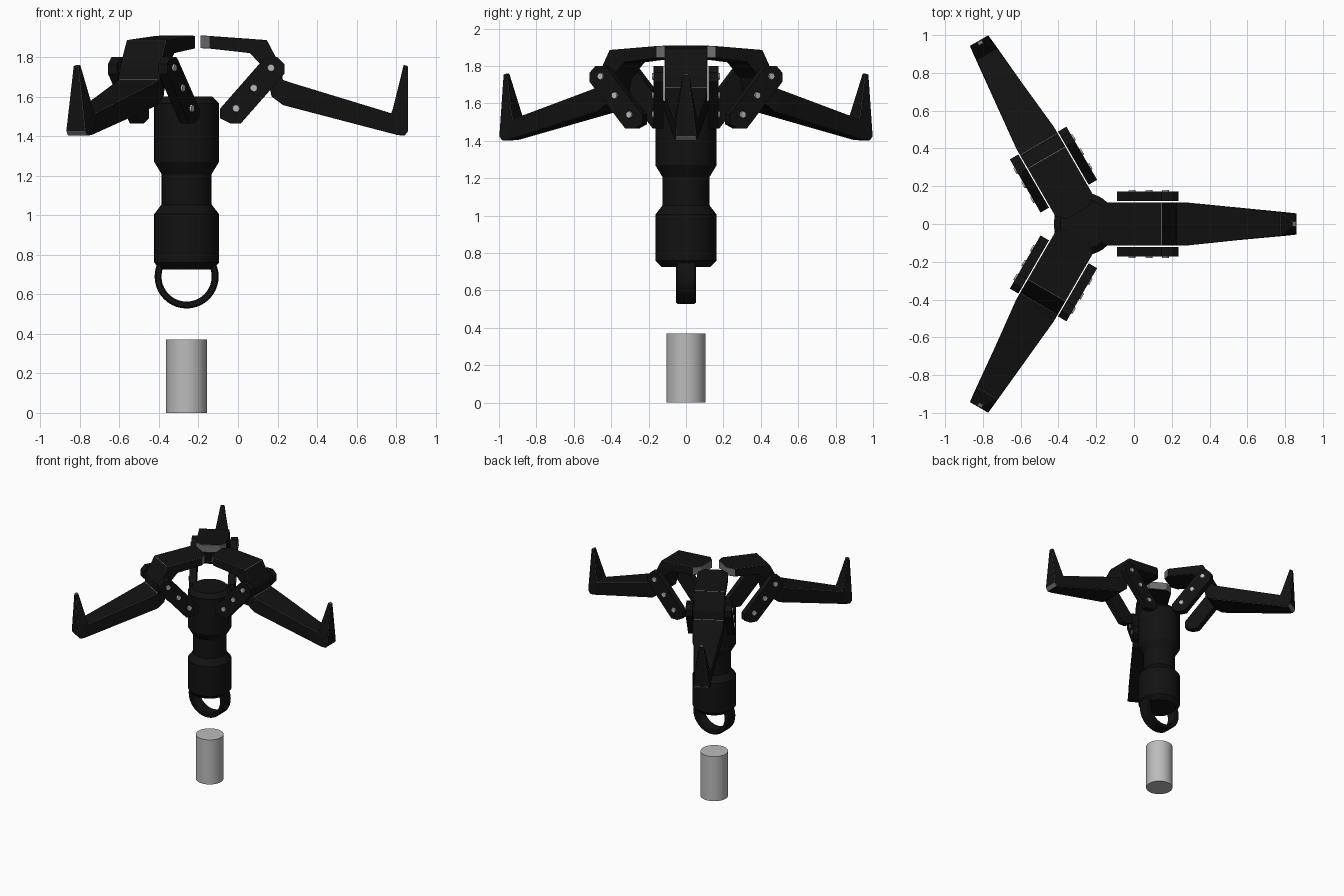
import bpy, bmesh, math
from mathutils import Matrix

if "Cube" in bpy.data.objects:
    bpy.data.objects.remove(bpy.data.objects["Cube"])

CX = -0.26  # x of the central axis


def material(name, rgb):
    m = bpy.data.materials.new(name)
    m.diffuse_color = (*rgb, 1)
    m.use_nodes = True
    m.node_tree.nodes["Principled BSDF"].inputs["Base Color"].default_value = m.diffuse_color
    return m


BLACK = material("black_metal", (0.006, 0.006, 0.006))
WORN = material("worn_edge_grey", (0.16, 0.16, 0.16))
STEEL = material("light_steel", (0.5, 0.5, 0.5))


def finish(bm, name, mats, matrix=Matrix.Translation((CX, 0, 0)), smooth=False):
    bmesh.ops.recalc_face_normals(bm, faces=bm.faces)
    me = bpy.data.meshes.new(name)
    bm.to_mesh(me)
    bm.free()
    for m in mats:
        me.materials.append(m)
    ob = bpy.data.objects.new(name, me)
    bpy.context.collection.objects.link(ob)
    ob.matrix_world = matrix
    if smooth:
        bpy.ops.object.select_all(action='DESELECT')
        ob.select_set(True)
        bpy.context.view_layer.objects.active = ob
        bpy.ops.object.shade_smooth_by_angle(angle=math.radians(30))
    return ob


def lathe(name, profile, mat, closed=False, segs=40, axis='Z'):
    """Spin (radius, height) points around an axis."""
    bm = bmesh.new()
    rings = []
    for r, h in profile:
        ring = []
        for i in range(segs):
            a = 2 * math.pi * i / segs
            c, s = r * math.cos(a), r * math.sin(a)
            ring.append(bm.verts.new((c, s, h) if axis == 'Z' else (c, h, s)))
        rings.append(ring)
    pairs = list(zip(rings, rings[1:]))
    if closed:
        pairs.append((rings[-1], rings[0]))
    for a, b in pairs:
        for i in range(segs):
            j = (i + 1) % segs
            bm.faces.new((a[i], a[j], b[j], b[i]))
    if not closed:
        bm.faces.new(rings[0])
        bm.faces.new(rings[-1])
    return finish(bm, name, [mat], smooth=True)


# handle body, hanging ring and the separate cylinder below
lathe("body", [(0.13, 0.725), (0.164, 0.76), (0.164, 1.005), (0.126, 1.055), (0.126, 1.207),
               (0.164, 1.27), (0.164, 1.565), (0.13, 1.60)], BLACK)
ring = lathe("hanging_ring", [(0.127, -0.045), (0.135, -0.054), (0.154, -0.054), (0.162, -0.045),
                              (0.162, 0.045), (0.154, 0.054), (0.135, 0.054), (0.127, 0.045)],
             BLACK, closed=True, axis='Y')
ring.location.z = 0.69
lathe("loose_cylinder", [(0.104, 0.0), (0.104, 0.37)], STEEL)

# arm sections: top x, top z, bottom x, bottom z, half width
ARM = [(-0.19, 1.91, -0.19, 1.845, 0.07),
       (-0.145, 1.907, -0.145, 1.843, 0.115),
       (0.146, 1.886, 0.06, 1.82, 0.115),
       (0.217, 1.75, 0.14, 1.735, 0.115),
       (0.227, 1.685, 0.17, 1.60, 0.115),
       (0.27, 1.67, 0.227, 1.557, 0.115),
       (0.775, 1.516, 0.808, 1.405, 0.062),
       (0.78, 1.53, 0.843, 1.403, 0.058),
       (0.785, 1.545, 0.861, 1.425, 0.056),
       (0.838, 1.76, 0.859, 1.755, 0.014)]


def arm(name, matrix):
    bm = bmesh.new()
    loops = []
    for tx, tz, bx, bz, w in ARM:
        loops.append([bm.verts.new((x - CX, y, z)) for x, y, z in
                      ((tx, -w, tz), (tx, w, tz), (bx, w, bz), (bx, -w, bz))])
    for n, (a, b) in enumerate(zip(loops, loops[1:])):
        for i in range(4):
            j = (i + 1) % 4
            f = bm.faces.new((a[i], a[j], b[j], b[i]))
            # worn grey: chamfered inner end and the heel of the claw
            f.material_index = int((n == 0 and i in (1, 3)) or (n == 7 and i == 2))
    for l in (loops[0], loops[-1]):
        bm.faces.new(l).material_index = 1
    ob = finish(bm, name, [BLACK, WORN], matrix)
    bev = ob.modifiers.new("worn_edges", 'BEVEL')
    bev.width = 0.002
    bev.segments = 1
    bev.limit_method = 'ANGLE'
    bev.angle_limit = math.radians(35)
    bev.material = 1


PLATE = [(-0.09, 1.54), (0.125, 1.785), (0.145, 1.80), (0.20, 1.80), (0.235, 1.765),
         (0.235, 1.715), (0.015, 1.465), (-0.04, 1.465), (-0.09, 1.49)]
BOLTS = [(-0.01, 1.54), (0.08, 1.643), (0.167, 1.745)]


def plate(name, matrix, side):
    bm = bmesh.new()
    f = bm.faces.new([bm.verts.new((x - CX, side * 0.121, z)) for x, z in PLATE])
    ext = bmesh.ops.extrude_face_region(bm, geom=[f], use_keep_orig=True)
    bmesh.ops.translate(bm, vec=(0, side * 0.052, 0),
                        verts=[v for v in ext["geom"] if isinstance(v, bmesh.types.BMVert)])
    finish(bm, name, [BLACK], matrix)


def bolts(name, matrix, side):
    bm = bmesh.new()
    for x, z in BOLTS:
        m = Matrix.Translation((x - CX, side * 0.174, z)) @ Matrix.Rotation(-side * math.pi / 2, 4, 'X')
        bmesh.ops.create_cone(bm, cap_ends=True, segments=16, radius1=0.021, radius2=0.017,
                              depth=0.014, matrix=m)
    finish(bm, name, [STEEL], matrix)


# three claw arms, each between two bolted link plates
for k in range(3):
    mat = Matrix.Translation((CX, 0, 0)) @ Matrix.Rotation(math.radians(120 * k), 4, 'Z')
    arm(f"claw_arm_{k + 1}", mat)
    for side, label in ((-1, "right"), (1, "left")):
        plate(f"link_plate_{label}_{k + 1}", mat, side)
        bolts(f"plate_bolts_{label}_{k + 1}", mat, side)
